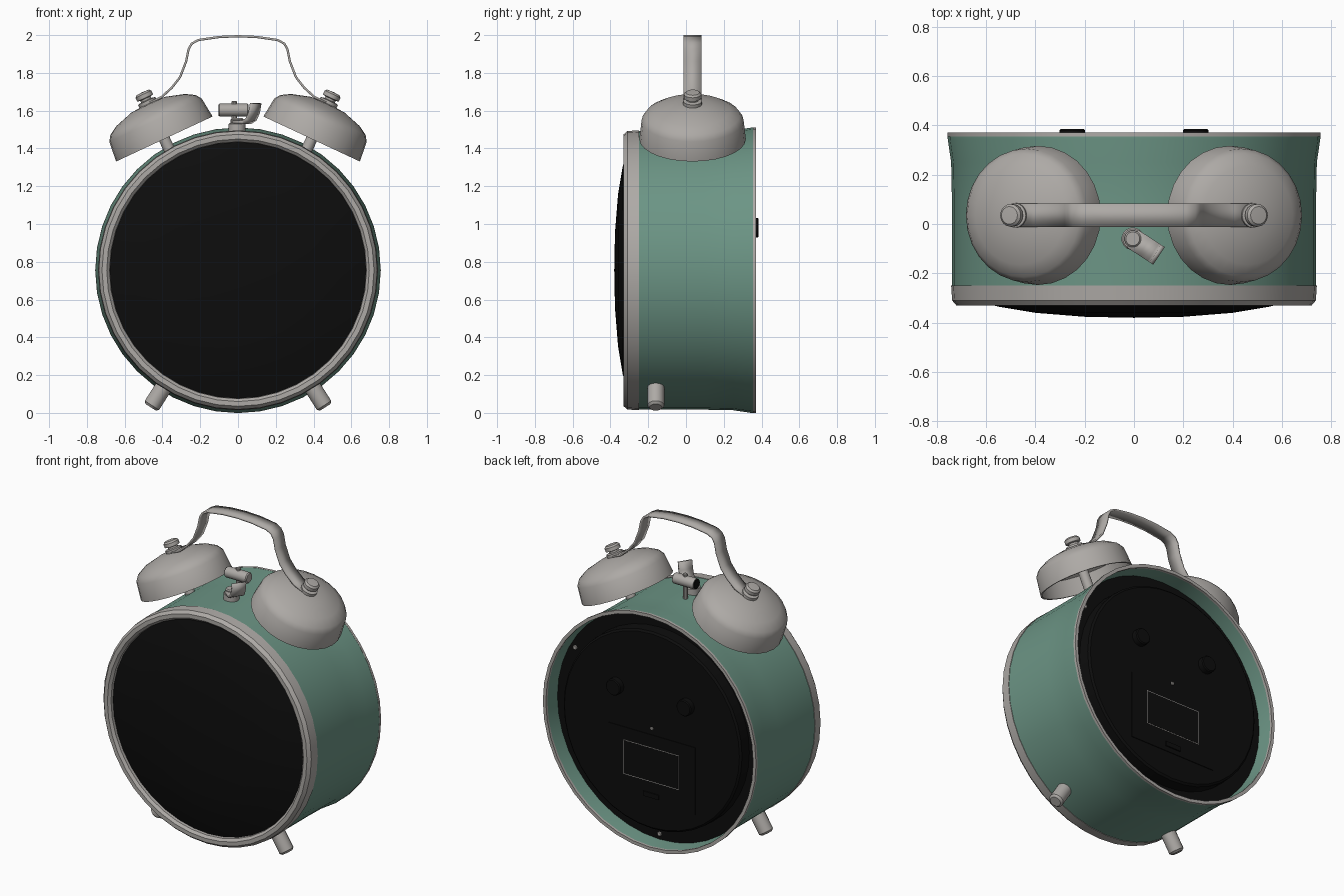
import bpy, bmesh, math
from mathutils import Matrix, Vector

if "Cube" in bpy.data.objects:
    bpy.data.objects.remove(bpy.data.objects["Cube"], do_unlink=True)


def material(name, rgb):
    m = bpy.data.materials.new(name)
    m.use_nodes = True
    m.diffuse_color = (*rgb, 1)
    bsdf = m.node_tree.nodes["Principled BSDF"]
    bsdf.inputs["Base Color"].default_value = (*rgb, 1)
    bsdf.inputs["Roughness"].default_value = 0.6
    return m


GREY = material("warm grey metal", (0.42, 0.40, 0.38))
GREEN = material("sage green paint", (0.15, 0.30, 0.235))
BLACK = material("black", (0.004, 0.004, 0.004))

CENTRE = 0.755   # height of the case axis
MID_Y = 0.035    # depth of the bells, hammer and handle
CASE = Matrix.Translation((0, 0, CENTRE)) @ Matrix.Rotation(-math.pi / 2, 4, 'X')


def finish(name, bm, mat, matrix=Matrix()):
    bmesh.ops.recalc_face_normals(bm, faces=bm.faces)
    for f in bm.faces:
        f.smooth = True
    mesh = bpy.data.meshes.new(name)
    bm.to_mesh(mesh)
    bm.free()
    mesh.set_sharp_from_angle(angle=math.radians(35))
    mesh.materials.append(mat)
    ob = bpy.data.objects.new(name, mesh)
    ob.matrix_world = matrix
    bpy.context.collection.objects.link(ob)
    return ob


def lathe(name, profile, mat, matrix=Matrix(), steps=24):
    """Spin (radius, height) points about the local z axis."""
    bm = bmesh.new()
    verts = [bm.verts.new((r, 0, h)) for r, h in profile]
    edges = [bm.edges.new(pair) for pair in zip(verts, verts[1:])]
    bmesh.ops.spin(bm, geom=verts + edges, cent=(0, 0, 0), axis=(0, 0, 1),
                   angle=math.tau, steps=steps)
    bmesh.ops.remove_doubles(bm, verts=bm.verts, dist=0.0005)
    return finish(name, bm, mat, matrix)


def rod(name, radius, low, high, mat, matrix, bevel=0.006, steps=16):
    return lathe(name, [(0, low), (radius, low), (radius, high - bevel),
                        (radius - bevel, high), (0, high)], mat, matrix, steps)


def strip(name, path, width, thick, mat, matrix):
    """Bent flat bar following (x, z) points."""
    bm = bmesh.new()
    rows = [[bm.verts.new((x, y, z)) for y in (-width / 2, width / 2)] for x, z in path]
    for a, b in zip(rows, rows[1:]):
        bm.faces.new((a[0], b[0], b[1], a[1]))
    ob = finish(name, bm, mat, matrix)
    solid = ob.modifiers.new("thickness", 'SOLIDIFY')
    solid.thickness = thick
    solid.offset = 0
    return ob


def box(name, x, y, z, mat):
    """Box from (min, max) pairs."""
    bm = bmesh.new()
    bmesh.ops.create_cube(bm, size=1)
    size = Vector([b - a for a, b in (x, y, z)])
    mid = Vector([(a + b) / 2 for a, b in (x, y, z)])
    for v in bm.verts:
        v.co = v.co * size + mid
    return finish(name, bm, mat)


# Case: open shell, front bezel, back rim, glass and back plate
lathe("case_shell", [(.72, -.27), (.738, -.27), (.738, .1), (.741, .25), (.755, .345),
                     (.755, .355), (.738, .355), (.727, .25), (.72, -.27)], GREEN, CASE, 40)
lathe("front_bezel", [(.675, -.26), (.68, -.315), (.695, -.33), (.72, -.33), (.737, -.31),
                      (.741, -.25), (.72, -.25), (.675, -.26)], GREY, CASE, 40)
lathe("back_rim", [(.735, .354), (.756, .354), (.756, .37), (.735, .37), (.735, .354)],
      GREY, CASE, 40)
lathe("front_glass", [(0, -.38), (.2, -.376), (.4, -.36), (.55, -.335), (.685, -.295),
                      (.685, -.27), (0, -.27)], BLACK, CASE, 40)
lathe("back_plate", [(0, .345), (.62, .345), (.632, .335), (.635, .265), (.726, .265),
                     (.726, .24), (0, .24)], BLACK, CASE, 40)

# Back knobs and screws
for side, s in (("left", 1), ("right", -1)):
    at = Matrix.Translation((s * .25, 0, .225)) @ CASE
    rod(side + "_setting_knob", .052, .34, .385, BLACK, at)
for i in range(3):
    a = math.radians(i * 120 - 90)
    at = Matrix.Translation((.69 * math.cos(a), 0, .69 * math.sin(a))) @ CASE
    rod(f"plate_screw_{i + 1}", .014, .26, .275, GREY, at, .003, 10)
rod("door_screw", .011, .34, .352, GREY, Matrix.Translation((0, 0, .015)) @ CASE, .003, 10)

# Battery compartment
box("battery_panel", (-.31, .31), (.34, .35), (.3, .73), BLACK)
box("battery_door_edge", (-.196, .196), (.345, .352), (.43, .65), GREY)
box("battery_door", (-.192, .192), (.345, .353), (.434, .646), BLACK)
box("battery_latch", (-.055, .055), (.345, .358), (.33, .36), BLACK)

# Bells with posts and finials, and the legs
for side, s in (("left", 1), ("right", -1)):
    tilt = Matrix.Translation((s * .39, MID_Y, 1.45)) @ Matrix.Rotation(s * math.radians(25), 4, 'Y')
    lathe(side + "_bell", [(0, .208), (.1, .2), (.2, .17), (.25, .14), (.27, .11), (.282, 0),
                           (.272, 0), (.26, .1), (.19, .155), (.1, .185), (0, .193)],
          GREY, tilt, 28)
    rod(side + "_bell_post", .03, -.12, .2, GREY, tilt)
    lathe(side + "_bell_finial", [(0, .2), (.05, .2), (.05, .222), (.03, .226), (.03, .236),
                                  (.046, .24), (.046, .262), (.036, .272), (0, .274)],
          GREY, tilt, 16)
    leg = Matrix.Translation((0, -.16, CENTRE)) @ Matrix.Rotation(s * math.radians(147.5), 4, 'Y')
    rod(side + "_leg", .045, .7, .86, GREY, leg, .012)

# Carrying handle: half path mirrored
half = [(.477, 1.636), (.405, 1.672), (.35, 1.722), (.307, 1.777), (.275, 1.86),
        (.262, 1.925), (.245, 1.955), (.21, 1.974), (.1, 1.99)]
path = half + [(0, 1.994)] + [(-x, z) for x, z in reversed(half)]
strip("handle", path, .095, .012, GREY, Matrix.Translation((0, MID_Y, 0)))

# Hammer
stem = Matrix.Translation((-.02, MID_Y, 0))
rod("hammer_stem", .014, 1.45, 1.65, GREY, stem, .003, 10)
head = Matrix.Translation((-.022, MID_Y, 1.603)) @ Matrix.Rotation(math.pi / 2, 4, 'Y')
rod("hammer_head", .034, -.075, .078, GREY, head)
rod("hammer_end", .03, -.08, -.074, BLACK, head, .001)

# Thumb lever on top of the case
pivot = Matrix.Translation((-.005, -.06, 0)) @ Matrix.Rotation(math.radians(-33), 4, 'Z')
rod("lever_base", .046, 1.46, 1.535, GREY, pivot)
rod("lever_cap", .034, 1.53, 1.56, GREY, pivot)
strip("lever_blade", [(0, 1.54), (.06, 1.538), (.09, 1.555), (.108, 1.59), (.118, 1.64)],
      .085, .018, GREY, pivot)
